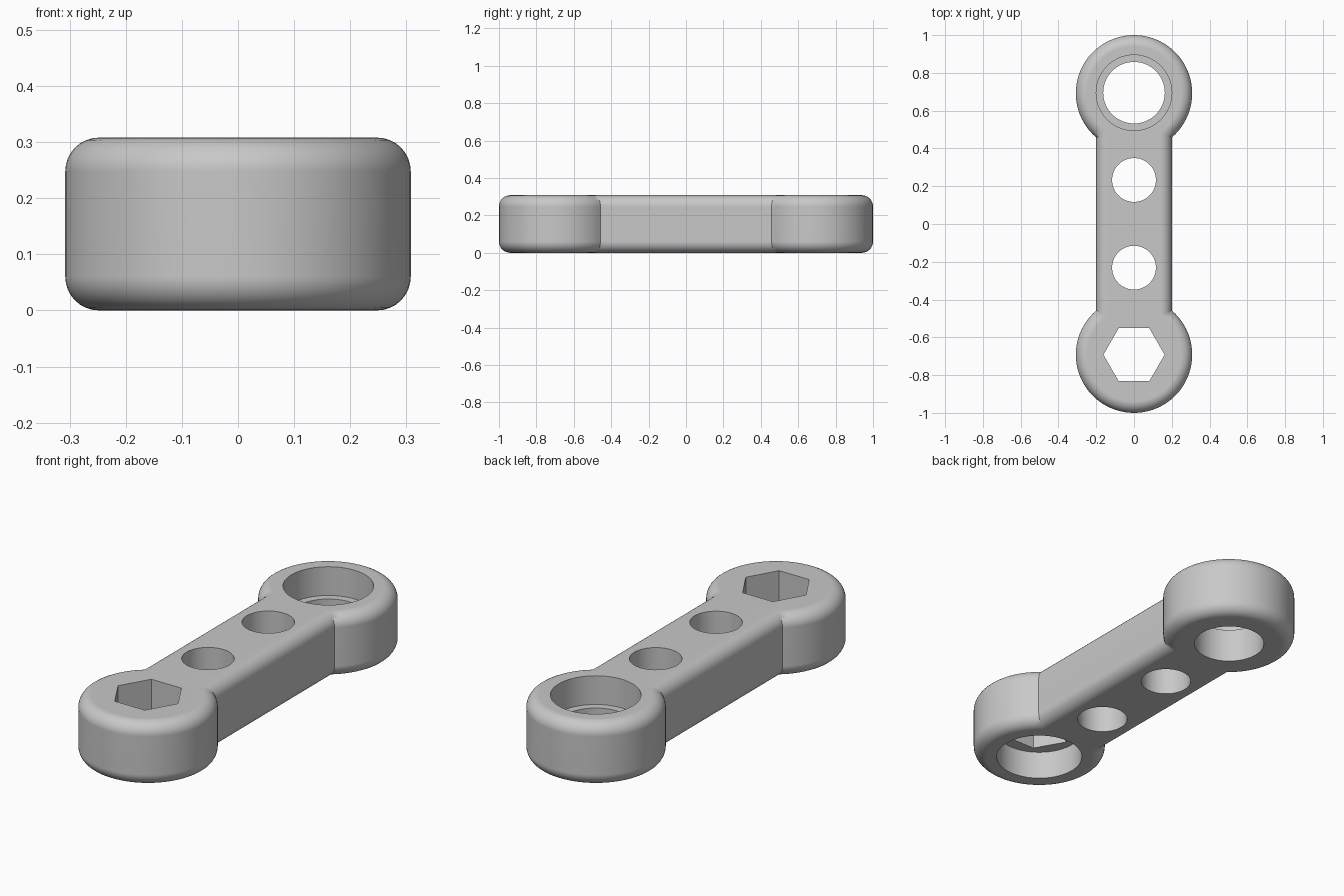
import bpy, bmesh, math
from mathutils import Matrix

cube = bpy.data.objects.get("Cube")
if cube:
    bpy.data.objects.remove(cube)

H = 0.308        # thickness
HEAD_Y = 0.692   # head centre distance
HEAD_R = 0.308
BAR_HALF = 0.2
FILLET = 0.06
BORE_DEPTH = 0.14
ARC_STEPS = 60

grey = bpy.data.materials.new("grey_metal")
grey.use_nodes = True
colour = (0.58, 0.58, 0.58, 1)
grey.diffuse_color = colour
grey.node_tree.nodes["Principled BSDF"].inputs["Base Color"].default_value = colour


def make_object(name, bm):
    mesh = bpy.data.meshes.new(name)
    bm.to_mesh(mesh)
    bm.free()
    mesh.materials.append(grey)
    obj = bpy.data.objects.new(name, mesh)
    bpy.context.collection.objects.link(obj)
    return obj


def link_body():
    """Two round heads and a straight bar as one outline, extruded with rounded rims."""
    start = -math.acos(BAR_HALF / HEAD_R)
    sweep = math.pi - 2 * start
    arc = [start + sweep * i / ARC_STEPS for i in range(ARC_STEPS + 1)]
    outline = [(HEAD_R * math.cos(a), HEAD_Y + HEAD_R * math.sin(a)) for a in arc]
    outline += [(-x, -y) for x, y in outline]

    bm = bmesh.new()
    base = bm.faces.new([bm.verts.new((x, y, 0)) for x, y in outline])
    raised = bmesh.ops.extrude_face_region(bm, geom=[base], use_keep_orig=True)
    for v in raised["geom"]:
        if isinstance(v, bmesh.types.BMVert):
            v.co.z = H
    bmesh.ops.recalc_face_normals(bm, faces=bm.faces[:])
    rims = [e for e in bm.edges if e.verts[0].co.z == e.verts[1].co.z]
    bmesh.ops.bevel(bm, geom=rims, offset=FILLET, segments=8, profile=0.5, affect='EDGES')
    return make_object("link_body", bm)


def cutter(name, r, y, z0, z1, sides=64, turn=0):
    """Upright prism used to cut a hole."""
    bm = bmesh.new()
    bmesh.ops.create_cone(bm, cap_ends=True, segments=sides, radius1=r, radius2=r, depth=z1 - z0,
                          matrix=Matrix.Translation((0, y, (z0 + z1) / 2))
                          @ Matrix.Rotation(turn, 4, 'Z'))
    obj = make_object(name, bm)
    obj.hide_render = True
    return obj


link = link_body()

# Holes: two in the bar, a stepped bore at the back, a hex socket at the front
LOW, HIGH = -0.1, H + 0.1
cutters = [
    cutter("front_bar_hole", 0.116, -0.231, LOW, HIGH),
    cutter("back_bar_hole", 0.116, 0.233, LOW, HIGH),
    cutter("back_hole", 0.163, HEAD_Y + 0.003, LOW, HIGH),
    cutter("back_counterbore", 0.2, HEAD_Y + 0.003, H - BORE_DEPTH, HIGH + 0.05),
    cutter("front_counterbore", 0.2, -HEAD_Y, LOW - 0.05, BORE_DEPTH),
    cutter("hex_socket", 0.162, -HEAD_Y, LOW, HIGH, 6, math.pi / 6),
]
for tool in cutters:
    mod = link.modifiers.new(tool.name, 'BOOLEAN')
    mod.operation, mod.solver, mod.object = 'DIFFERENCE', 'EXACT', tool

# Apply the cuts and remove the cutters
graph = bpy.context.evaluated_depsgraph_get()
cut_mesh = bpy.data.meshes.new_from_object(link.evaluated_get(graph))
link.modifiers.clear()
link.data = cut_mesh
for tool in cutters:
    bpy.data.objects.remove(tool)

# Smooth rounded surfaces, crisp hole rims
bpy.ops.object.select_all(action='DESELECT')
link.select_set(True)
bpy.context.view_layer.objects.active = link
bpy.ops.object.shade_smooth_by_angle(angle=math.radians(30))
weighted = link.modifiers.new("weighted_normals", 'WEIGHTED_NORMAL')
weighted.keep_sharp = True
